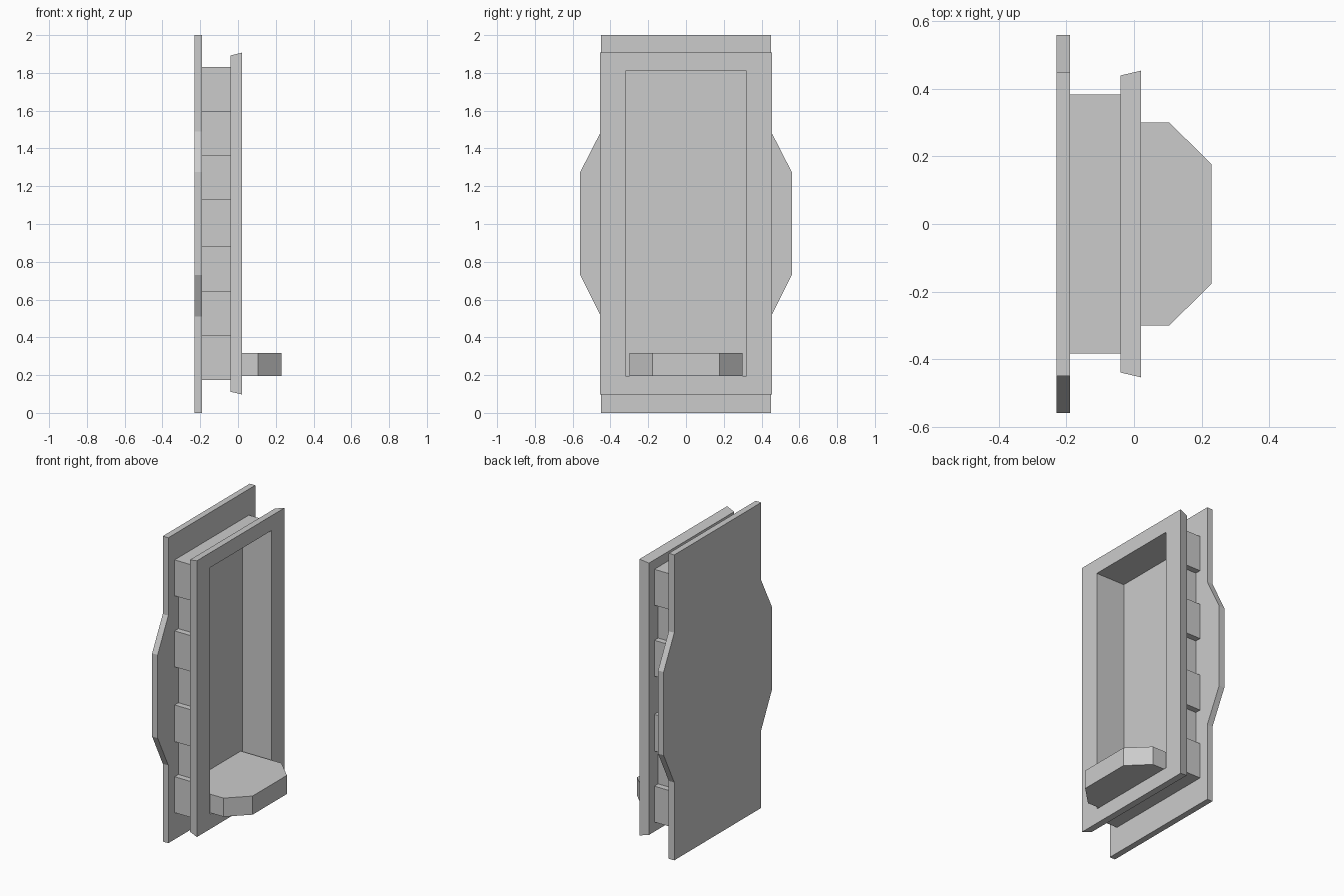
import bpy, bmesh

if "Cube" in bpy.data.objects:
    bpy.data.objects.remove(bpy.data.objects["Cube"])


def make_object(name, bm):
    bmesh.ops.recalc_face_normals(bm, faces=bm.faces)
    mesh = bpy.data.meshes.new(name)
    bm.to_mesh(mesh)
    bm.free()
    obj = bpy.data.objects.new(name, mesh)
    bpy.context.collection.objects.link(obj)
    return obj


def prism(name, points, offset):
    """Extrude a flat outline of 3D points along an offset."""
    bm = bmesh.new()
    face = bm.faces.new([bm.verts.new(p) for p in points])
    ext = bmesh.ops.extrude_face_region(bm, geom=[face], use_keep_orig=True)
    verts = [g for g in ext["geom"] if isinstance(g, bmesh.types.BMVert)]
    bmesh.ops.translate(bm, verts=verts, vec=offset)
    return make_object(name, bm)


def frame(name, back, front, hole):
    """Rectangular ring; back/front are (x, half_y, z0, z1), hole is (half_y, z0, z1)."""
    def loop(x, y, z0, z1):
        return [bm.verts.new(p) for p in ((x, -y, z0), (x, y, z0), (x, y, z1), (x, -y, z1))]
    bm = bmesh.new()
    loops = [loop(*back), loop(*front), loop(front[0], *hole), loop(back[0], *hole)]
    for k in range(4):
        a, b = loops[k], loops[(k + 1) % 4]
        for i in range(4):
            j = (i + 1) % 4
            bm.faces.new((a[i], a[j], b[j], b[i]))
    return make_object(name, bm)


BACK, MID, FACE = -0.19, -0.04, 0.02
HOLE = (0.32, 0.195, 1.81)

# Back plate with bulging sides
half = [(0.45, 0), (0.45, 0.51), (0.56, 0.73), (0.56, 1.275), (0.45, 1.49), (0.45, 2)]
outline = half + [(-y, z) for y, z in reversed(half)]
prism("back_plate", [(-0.23, y, z) for y, z in outline], (0.04, 0, 0))

# Hollow casing between plate and front rim
frame("casing", (BACK, 0.345, 0.175, 1.83), (MID, 0.345, 0.175, 1.83), HOLE)

# Side ribs on the casing
for side in (-1, 1):
    for z0, z1 in ((0.175, 0.41), (0.64, 0.88), (1.13, 1.365), (1.595, 1.83)):
        y0, y1 = side * 0.345, side * 0.384
        prism("side_rib", [(BACK, y0, z0), (BACK, y1, z0), (MID, y1, z0), (MID, y0, z0)],
              (0, 0, z1 - z0))

# Flared front rim
frame("front_rim", (MID, 0.44, 0.112, 1.892), (FACE, 0.454, 0.098, 1.907), HOLE)

# Projecting shelf with clipped corners
half = [(BACK, 0.30), (0.105, 0.30), (0.23, 0.177)]
outline = half + [(x, -y) for x, y in reversed(half)]
prism("shelf", [(x, y, 0.195) for x, y in outline], (0, 0, 0.122))
